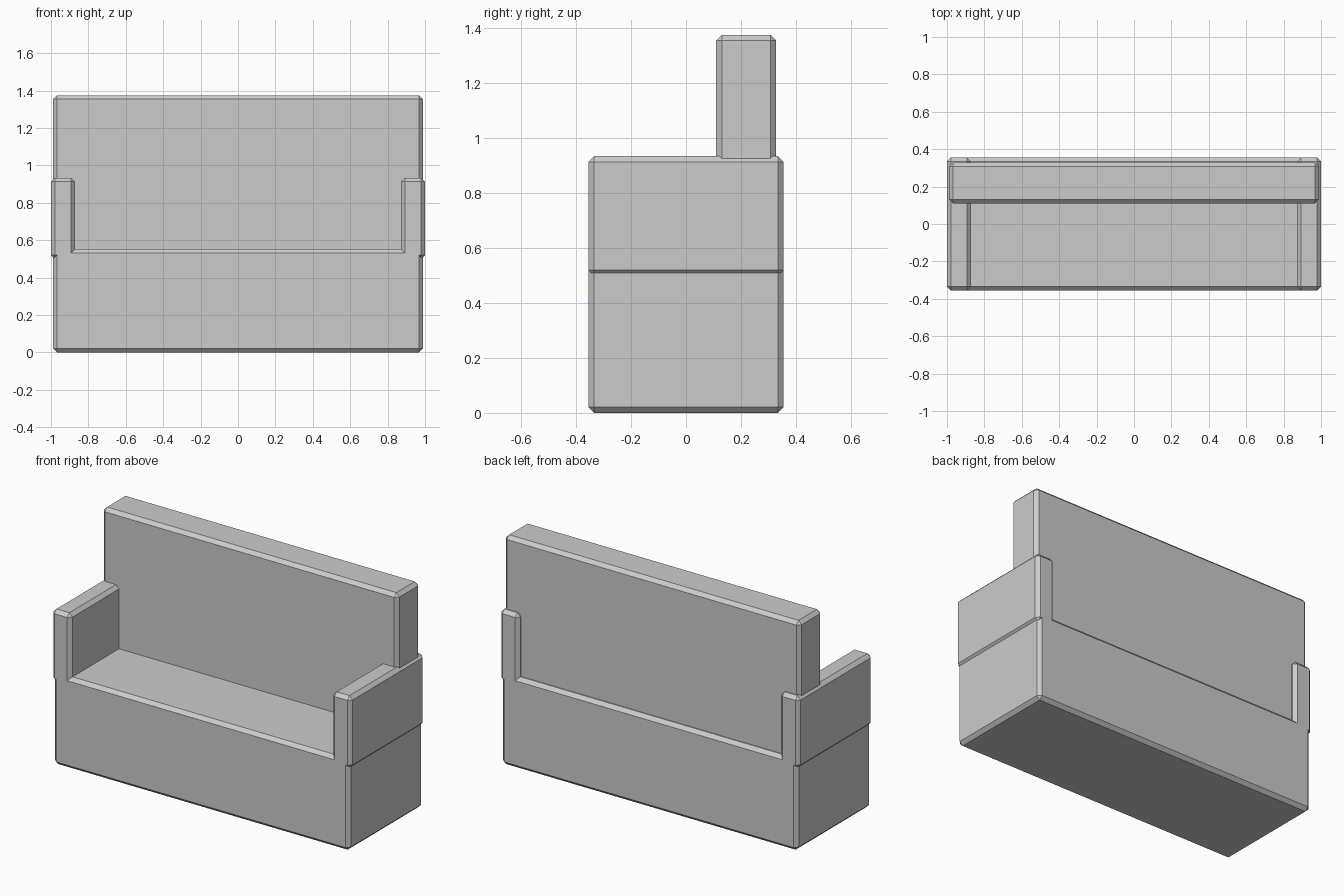
import bpy

cube = bpy.data.objects.get("Cube")
if cube:
    bpy.data.objects.remove(cube, do_unlink=True)

GREY = (0.6, 0.6, 0.6, 1.0)
fabric = bpy.data.materials.new("grey_fabric")
fabric.use_nodes = True
fabric.diffuse_color = GREY
fabric.node_tree.nodes["Principled BSDF"].inputs["Base Color"].default_value = GREY


def block(name, low, high, chamfer=0.021):
    """Chamfered box spanning two opposite corners."""
    centre = [(a + b) / 2 for a, b in zip(low, high)]
    bpy.ops.mesh.primitive_cube_add(size=1, location=centre)
    obj = bpy.context.object
    obj.name = name
    obj.scale = [b - a for a, b in zip(low, high)]
    bpy.ops.object.transform_apply(location=False, rotation=False, scale=True)
    bevel = obj.modifiers.new("chamfer", 'BEVEL')
    bevel.width = chamfer
    bevel.segments = 1
    obj.data.materials.append(fabric)
    return obj


DEPTH = 0.355
WIDTH = 0.988

# Solid seat base
block("seat_base", (-WIDTH, -DEPTH, 0), (WIDTH, DEPTH, 0.552))

# Backrest rising behind the seat
block("backrest", (-WIDTH, 0.11, 0.5), (WIDTH, 0.328, 1.375))

# Armrests, slightly wider than the base
for side, sign in (("left", 1), ("right", -1)):
    inner, outer = sorted((sign * 0.872, sign))
    block(side + "_armrest", (inner, -DEPTH, 0.499), (outer, DEPTH, 0.934))
